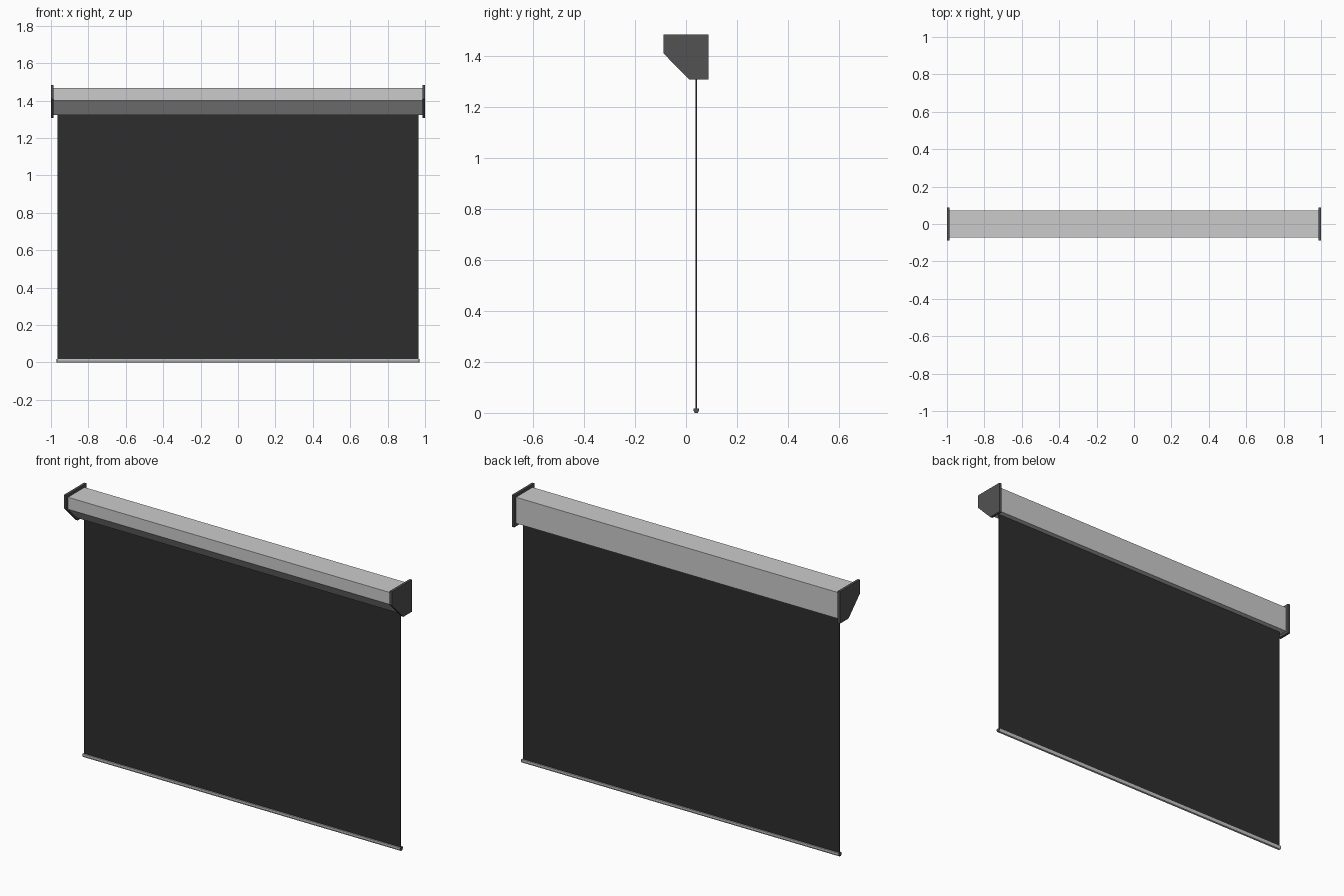
import bpy

if "Cube" in bpy.data.objects:
    bpy.data.objects.remove(bpy.data.objects["Cube"])


def material(name, r, g, b):
    m = bpy.data.materials.new(name)
    m.diffuse_color = (r, g, b, 1)
    m.use_nodes = True
    m.node_tree.nodes["Principled BSDF"].inputs["Base Color"].default_value = m.diffuse_color
    return m


metal = material("light grey metal", 0.60, 0.60, 0.60)
plastic = material("dark grey plastic", 0.085, 0.085, 0.085)
fabric = material("black fabric", 0.027, 0.027, 0.027)


def extrude(name, profile, x0, x1, mat):
    """Solid made from a (y, z) profile swept along x."""
    n = len(profile)
    verts = [(x, y, z) for x in (x0, x1) for y, z in profile]
    faces = [tuple(range(n))[::-1], tuple(range(n, 2 * n))]
    faces += [(i, (i + 1) % n, n + (i + 1) % n, n + i) for i in range(n)]
    me = bpy.data.meshes.new(name)
    me.from_pydata(verts, [], faces)
    me.materials.append(mat)
    ob = bpy.data.objects.new(name, me)
    bpy.context.collection.objects.link(ob)
    return ob


def case_profile(half, top, chamfer_z, bottom, chamfer_y):
    return [(-half, chamfer_z), (chamfer_y, bottom), (half, bottom),
            (half, top), (-half, top)]


# Housing with slanted lower front
extrude("case", case_profile(0.072, 1.467, 1.401, 1.323, 0.006),
        -0.988, 0.988, metal)

# Hanging sheet, its top tucked into the housing
extrude("screen_fabric", [(0.037, 0.012), (0.043, 0.012), (0.043, 1.335), (0.037, 1.335)],
        -0.965, 0.965, fabric)

# Weighted bar along the lower edge
bar = [(0.034, 0.0), (0.046, 0.0), (0.051, 0.01), (0.051, 0.018),
       (0.029, 0.018), (0.029, 0.01)]
extrude("bottom_bar", bar, -0.966, 0.966, metal)

# End plates of housing and bar, on both sides
cap = case_profile(0.088, 1.483, 1.408, 1.307, 0.012)
for side, s in (("left", -1), ("right", 1)):
    a, b = sorted((s * 0.986, s * 1.0))
    extrude(side + "_end_cap", cap, a, b, plastic)
    a, b = sorted((s * 0.966, s * 0.970))
    extrude(side + "_bar_cap", bar, a, b, plastic)
